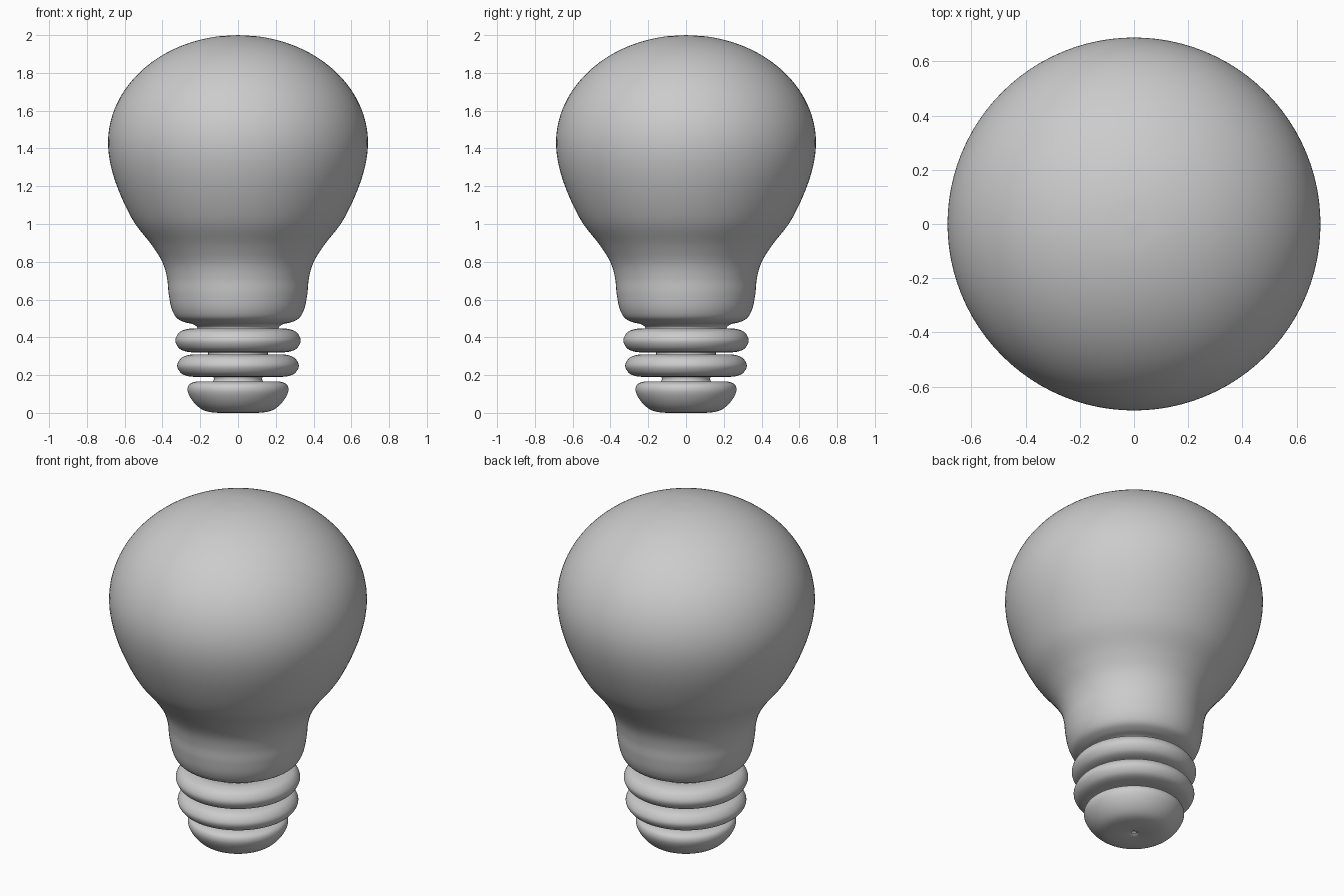
import bpy, bmesh, math
from mathutils import Vector

if "Cube" in bpy.data.objects:
    bpy.data.objects.remove(bpy.data.objects["Cube"])


def smooth_path(pts, steps=6):
    """Centripetal Catmull-Rom curve through (radius, z) points."""
    p = [Vector(q) for q in pts]
    p = [2 * p[0] - p[1]] + p + [2 * p[-1] - p[-2]]
    out = []
    for a, b, c, d in zip(p, p[1:], p[2:], p[3:]):
        t1 = math.sqrt((b - a).length)
        t2 = t1 + math.sqrt((c - b).length)
        t3 = t2 + math.sqrt((d - c).length)
        for i in range(steps):
            t = t1 + (t2 - t1) * i / steps
            a1 = a.lerp(b, t / t1)
            a2 = b.lerp(c, (t - t1) / (t2 - t1))
            a3 = c.lerp(d, (t - t2) / (t3 - t2))
            b1 = a1.lerp(a2, t / t2)
            b2 = a2.lerp(a3, (t - t1) / (t3 - t1))
            out.append(b1.lerp(b2, (t - t1) / (t2 - t1)))
    return out + [p[-2]]


def lathe(name, path, sides=96):
    bm = bmesh.new()
    rings = []
    for r, z in path:
        if r < 1e-4:
            rings.append([bm.verts.new((0, 0, z))] * sides)
        else:
            rings.append([bm.verts.new((r * math.cos(2 * math.pi * i / sides),
                                        r * math.sin(2 * math.pi * i / sides), z))
                          for i in range(sides)])
    for lo, hi in zip(rings, rings[1:]):
        for i in range(sides):
            j = (i + 1) % sides
            corners = dict.fromkeys((lo[i], lo[j], hi[j], hi[i]))
            bm.faces.new(list(corners))
    mesh = bpy.data.meshes.new(name)
    bm.to_mesh(mesh)
    bm.free()
    for poly in mesh.polygons:
        poly.use_smooth = True
    obj = bpy.data.objects.new(name, mesh)
    bpy.context.collection.objects.link(obj)
    return obj


def thread_ring(radius, low, high, inner_low, inner_high):
    """Rounded disc section, from its lower to its upper inner edge."""
    mid, h = (low + high) / 2, high - low
    return [(inner_low, low), (radius - 0.07, low), (radius - 0.022, low + 0.15 * h),
            (radius, mid),
            (radius - 0.022, high - 0.15 * h), (radius - 0.07, high), (inner_high, high)]


# Screw base: contact cap with a pinhole, then two thread rings on a thin stem
base = [(0.012, 0.012), (0.03, 0.005), (0.13, 0.002), (0.19, 0.018), (0.24, 0.063),
        (0.267, 0.118), (0.26, 0.148), (0.225, 0.165), (0.132, 0.168)]
base += thread_ring(0.322, 0.192, 0.308, 0.132, 0.16)
base += thread_ring(0.332, 0.322, 0.445, 0.16, 0.215)

# Glass: neck, shoulder and lower bulb, finished with an elliptical dome
glass = [(0.215, 0.452), (0.235, 0.468), (0.285, 0.481), (0.325, 0.503), (0.35, 0.548),
         (0.367, 0.63), (0.375, 0.71), (0.397, 0.79), (0.45, 0.88), (0.55, 1.01),
         (0.633, 1.18), (0.676, 1.32)]
for k in range(10):
    a = math.pi / 2 * k / 9
    glass.append((0.688 * math.cos(a), 1.43 + 0.57 * math.sin(a)))

lathe("screw_base", smooth_path(base))
lathe("glass_bulb", smooth_path([(0.215, 0.445)] + glass))
